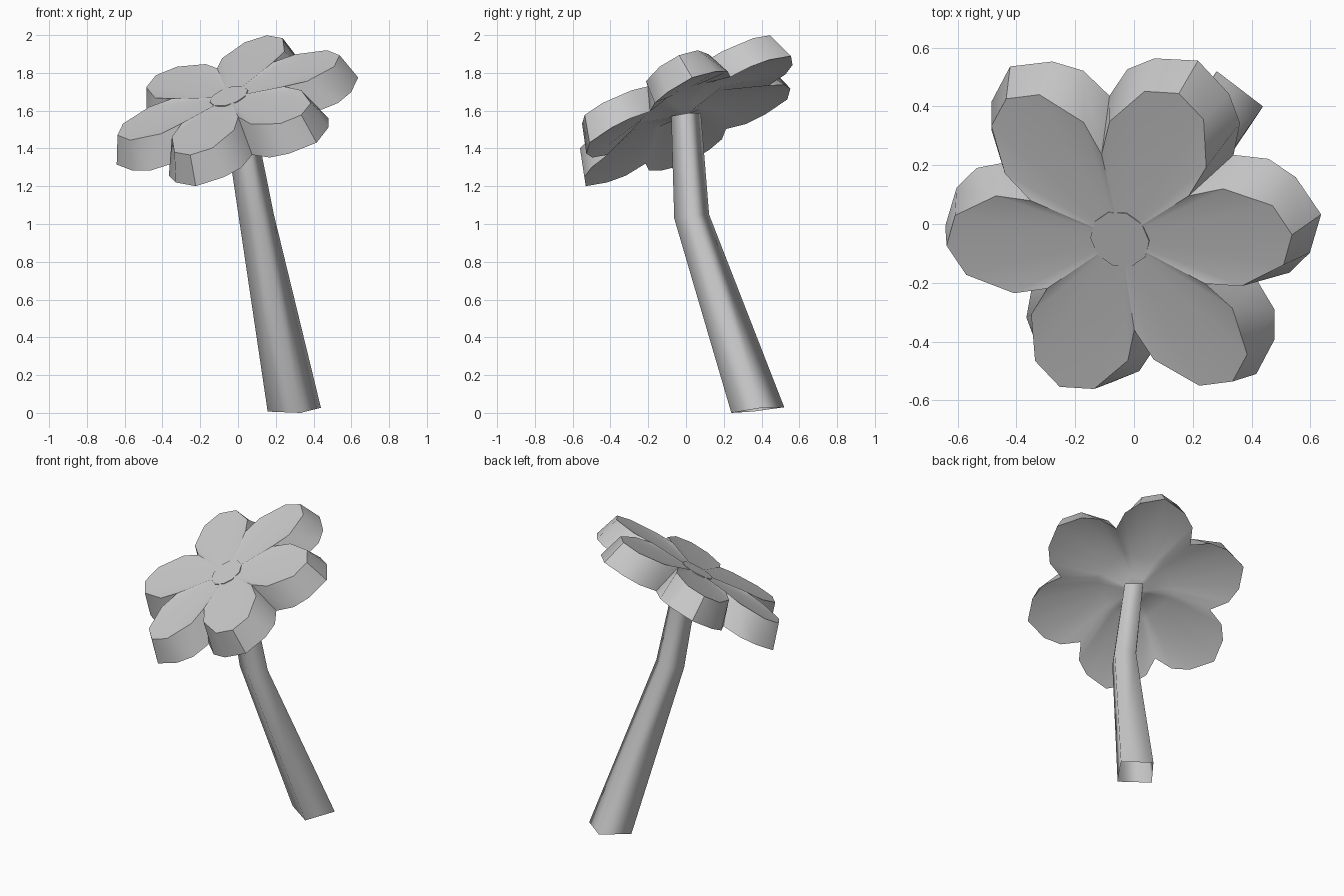
import bpy, bmesh, math
from mathutils import Vector, Matrix

cube = bpy.data.objects.get("Cube")
if cube:
    bpy.data.objects.remove(cube)

grey = bpy.data.materials.new("plain_grey")
grey.use_nodes = True
colour = (0.58, 0.58, 0.58, 1)
grey.diffuse_color = colour
grey.node_tree.nodes["Principled BSDF"].inputs["Base Color"].default_value = colour


def finish(bm, name, angle):
    bmesh.ops.recalc_face_normals(bm, faces=bm.faces)
    mesh = bpy.data.meshes.new(name)
    bm.to_mesh(mesh)
    bm.free()
    obj = bpy.data.objects.new(name, mesh)
    bpy.context.collection.objects.link(obj)
    mesh.materials.append(grey)
    bpy.ops.object.select_all(action="DESELECT")
    obj.select_set(True)
    bpy.context.view_layer.objects.active = obj
    bpy.ops.object.shade_smooth_by_angle(angle=math.radians(angle))
    return obj


def bridge(bm, a, b):
    for i in range(len(a)):
        j = (i + 1) % len(a)
        bm.faces.new((a[i], a[j], b[j], b[i]))


def fan(bm, ring, centre):
    for i in range(len(ring)):
        bm.faces.new((ring[i], ring[(i + 1) % len(ring)], centre))


# Tilted frame of the flower head: uphill axis, sideways axis, normal
normal = Vector((-0.295, -0.423, 0.856)).normalized()
across = Vector((normal.y, -normal.x, 0)).normalized()
uphill = across.cross(normal)
frame = Matrix((uphill, across, normal)).transposed().to_4x4()
frame.translation = (-0.05, -0.055, 1.682)

# Half petal outlines from tip to notch: degrees, radius, height
TOP = [(0, 0.625, 0), (11, 0.585, 0), (24, 0.45, 0.007), (30, 0.33, 0.016)]
BASE = [(0, 0.68, -0.16), (13, 0.63, -0.16), (22, 0.57, -0.16), (30, 0.47, -0.155)]
PETALS = 6


def petal_ring(bm, half):
    outline = [(-a, r, h) for a, r, h in half[:0:-1]] + half[:-1]
    verts = []
    for k in range(PETALS):
        for a, r, h in outline:
            t = math.radians(11 + 60 * k + a)
            verts.append(bm.verts.new((r * math.cos(t), r * math.sin(t), h)))
    return verts


def hexagon(radius, height):
    return [(a, radius * math.cos(math.pi / 6) / math.cos(math.radians(a)), height)
            for a in (0, 13, 22, 30)]


# Flower head: flaring petal walls and a hollowed underside that drops to the stem
bm = bmesh.new()
top, base = petal_ring(bm, TOP), petal_ring(bm, BASE)
hollow = petal_ring(bm, hexagon(0.24, -0.06))
collar = petal_ring(bm, hexagon(0.09, -0.10))
bridge(bm, top, base)
bridge(bm, base, hollow)
bridge(bm, hollow, collar)
fan(bm, top, bm.verts.new((0, 0, -0.012)))
fan(bm, collar, bm.verts.new((0, 0, -0.13)))
finish(bm, "petals", 35).matrix_world = frame

# Flower centre: thin disc almost flush with the petals
bm = bmesh.new()
bmesh.ops.create_cone(bm, cap_ends=True, segments=10, radius1=0.105,
                      radius2=0.105, depth=0.008)
finish(bm, "flower_centre", 30).matrix_world = frame @ Matrix.Translation((0, 0, -0.0085))

# Bent, tapering, hollow four-sided stem: ring corners as offsets, then
# ring centre and scale
CORNERS = [(0.03, -0.14, -0.015), (0.137, 0.02, 0.012),
           (-0.02, 0.14, 0.015), (-0.145, -0.025, -0.008)]
bm = bmesh.new()
rings = [[bm.verts.new(Vector(centre) + Vector(c) * scale) for c in CORNERS]
         for centre, scale in [((0.302, 0.38, 0.015), 1.0),
                               ((0.10, 0.03, 1.04), 0.66),
                               ((0.005, 0.0, 1.58), 0.56)]]
bridge(bm, rings[0], rings[1])
bridge(bm, rings[1], rings[2])
finish(bm, "stem", 100)
